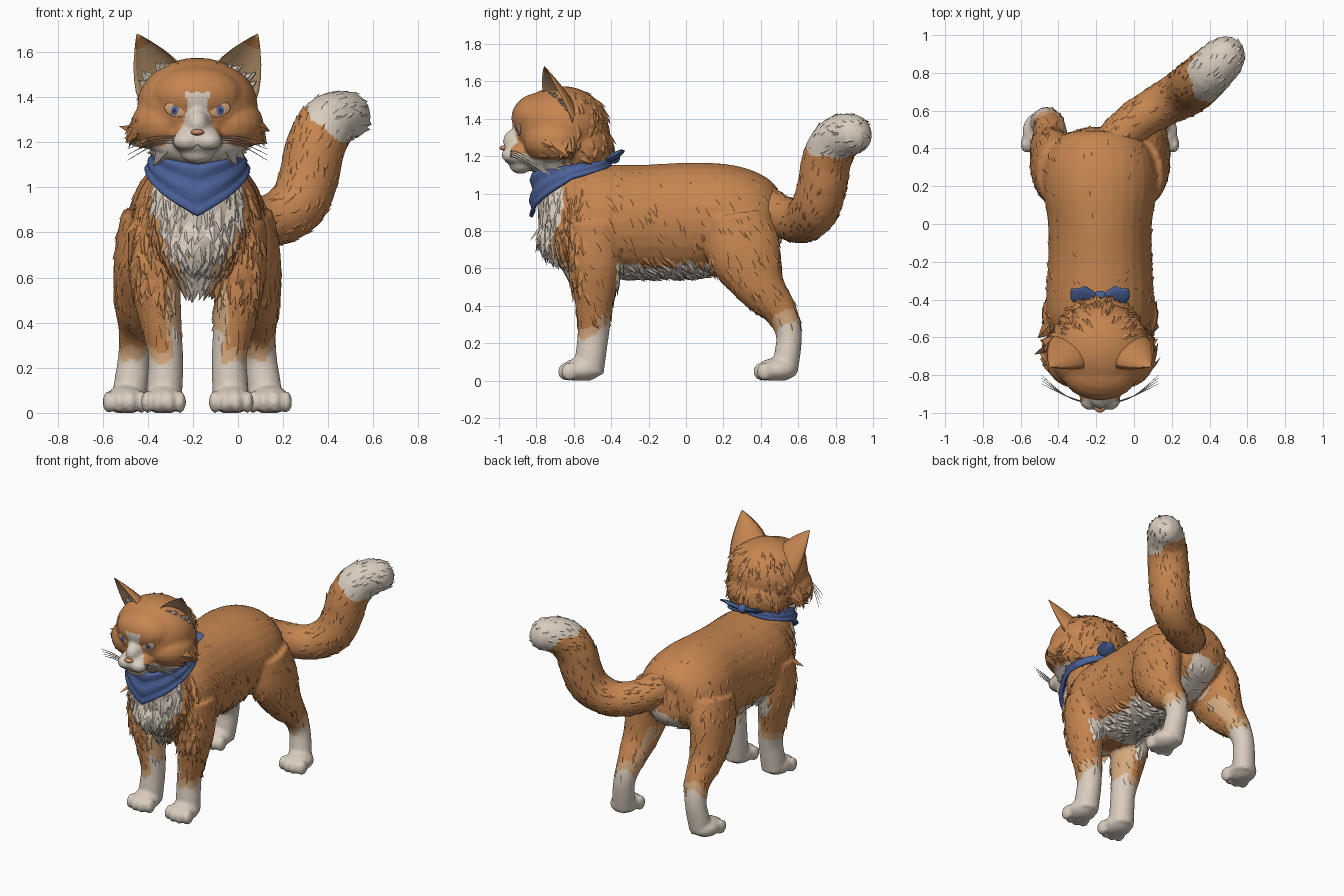
import bpy, bmesh, math, random
from mathutils import Vector, Matrix
from mathutils.bvhtree import BVHTree

if "Cube" in bpy.data.objects:
    bpy.data.objects.remove(bpy.data.objects["Cube"])

random.seed(4)
CX = -0.18                                   # cat's centre line (tail swings to +x)
COLS = [("ginger fur", (0.56, 0.235, 0.08)), ("cream fur", (0.70, 0.61, 0.52)),
        ("tan fur", (0.66, 0.40, 0.21)), ("blue cloth", (0.07, 0.12, 0.32)),
        ("blue iris", (0.10, 0.17, 0.45)), ("dark pupil", (0.03, 0.025, 0.03)),
        ("nose orange", (0.56, 0.27, 0.14)), ("whisker grey", (0.50, 0.43, 0.38))]
MATS = []
for n, c in COLS:
    m = bpy.data.materials.new(n)
    m.diffuse_color = (*c, 1)
    m.use_nodes = True
    m.node_tree.nodes["Principled BSDF"].inputs["Base Color"].default_value = m.diffuse_color
    MATS.append(m)
GINGER, CREAM, TAN, CLOTH, IRIS, PUPIL, NOSE, WHISKER = range(8)


def finish(bm, name, mat=None, smooth=True):
    """Turn a bmesh into an object; mat=None keeps face material indices."""
    bmesh.ops.recalc_face_normals(bm, faces=bm.faces)
    for f in bm.faces:
        f.smooth = smooth
        if mat is not None:
            f.material_index = mat
    me = bpy.data.meshes.new(name)
    bm.to_mesh(me)
    bm.free()
    for m in MATS:
        me.materials.append(m)
    ob = bpy.data.objects.new(name, me)
    ob.location.x = CX
    bpy.context.collection.objects.link(ob)
    return ob


def blob(bm, c, r, rot=None, seg=20):
    M = Matrix.Translation(c) @ (rot or Matrix()) @ Matrix.Diagonal((*r, 1))
    bmesh.ops.create_uvsphere(bm, u_segments=seg, v_segments=seg // 2, radius=1, matrix=M)


def spline(pts, sub):
    out = []
    for i in range(len(pts) - 1):
        p = [Vector(pts[max(0, min(len(pts) - 1, i + k))]) for k in (-1, 0, 1, 2)]
        for j in range(sub):
            t = j / sub
            out.append(0.5 * (2 * p[1] + (p[2] - p[0]) * t + (2 * p[0] - 5 * p[1] + 4 * p[2] - p[3]) * t * t
                              + (3 * p[1] - p[0] - 3 * p[2] + p[3]) * t ** 3))
    return out + [Vector(pts[-1])]


def loft(bm, rings, ref=(1, 0, 0), n=20, sub=4):
    """Smooth closed tube through (x, y, z, radius along ref, other radius)."""
    R = spline(rings, sub)
    C = [Vector(r[:3]) for r in R]
    loops = []
    for i, r in enumerate(R):
        t = (C[min(i + 1, len(C) - 1)] - C[max(i - 1, 0)]).normalized()
        u = Vector(ref)
        u = (u - t * u.dot(t)).normalized()
        v = t.cross(u)
        loops.append([bm.verts.new(C[i] + u * r[3] * math.cos(a) + v * r[4] * math.sin(a))
                      for a in (2 * math.pi * k / n for k in range(n))])
    for a, b in zip(loops, loops[1:]):
        for k in range(n):
            bm.faces.new((a[k], a[k - 1], b[k - 1], b[k]))
    bm.faces.new(loops[0])
    bm.faces.new(loops[-1])


def fuse(bm, name, colour, voxel=0.013, it=3):
    """Melt overlapping volumes into one skin and colour it by a rule."""
    ob = finish(bm, name, 0)
    md = ob.modifiers.new("skin", 'REMESH')
    md.mode, md.voxel_size = 'VOXEL', voxel
    sm = ob.modifiers.new("relax", 'SMOOTH')
    sm.factor, sm.iterations = 0.5, it
    bpy.context.view_layer.update()
    me = bpy.data.meshes.new_from_object(ob.evaluated_get(bpy.context.evaluated_depsgraph_get()))
    ob.modifiers.clear()
    ob.data = me
    me.materials.clear()
    for m in MATS:
        me.materials.append(m)
    for v in me.vertices:
        v.co.z = max(v.co.z, 0)
    for p in me.polygons:
        p.use_smooth = True
        p.material_index = colour(p.center, p.normal)
    return ob


def fur(ob, name, rule, flow):
    """Scatter low pointed tufts; rule(p, n) gives (chance, length, lift)."""
    bm = bmesh.new()
    for p in ob.data.polygons:
        chance, ln, lift = rule(p.center, p.normal)
        if random.random() > chance:
            continue
        n, f = p.normal.copy(), flow(p.center)
        f = f - n * f.dot(n)
        if f.length < 0.1:
            continue
        f.normalize()
        s = n.cross(f)
        f = (f + s * random.uniform(-.3, .3)).normalized()
        ln *= random.uniform(.7, 1.3)
        o, w = p.center - n * .006, ln * .4
        a, b = (bm.verts.new(o + s * k * w + f * ln * .2) for k in (-1, 1))
        r = bm.verts.new(o - f * ln * .5)                       # root buried in the coat
        c = bm.verts.new(o + n * (.006 + ln * lift * .6) + f * ln * .3)
        t = bm.verts.new(o + f * ln + n * (.005 + ln * lift))
        for q in ((a, c, t), (c, b, t), (b, a, t), (a, r, c), (r, b, c), (a, b, r)):
            bm.faces.new(q).material_index = p.material_index
    finish(bm, name, None, False)


# Body: torso, neck, legs and paws melted together
bm = bmesh.new()
loft(bm, [(0, y, z, rx, rz) for y, z, rx, rz in (
    (-.70, .92, .10, .14), (-.64, .88, .20, .25), (-.52, .86, .275, .29), (-.38, .85, .285, .305),
    (-.2, .85, .275, .305), (0, .855, .275, .31), (.2, .87, .30, .29), (.36, .86, .28, .25),
    (.47, .84, .19, .17), (.51, .84, .07, .07))], n=28)
loft(bm, [(0, -.55, .56, .08, .08), (0, -.585, .78, .22, .17), (0, -.6, 1.0, .205, .19),
          (0, -.61, 1.12, .175, .18), (0, -.62, 1.25, .18, .17)], n=28)
for s in (-1, 1):
    loft(bm, [(s * x, y, z, a, b) for x, y, z, a, b in (
        (.185, -.48, .84, .12, .15), (.19, -.485, .62, .115, .14), (.165, -.49, .42, .095, .105),
        (.142, -.495, .26, .078, .085), (.145, -.51, .13, .08, .082), (.15, -.52, .04, .08, .08))])
    loft(bm, [(s * x, y, z, a, b) for x, y, z, a, b in (
        (.2, .27, .86, .14, .19), (.245, .31, .69, .125, .2), (.262, .40, .5, .108, .135),
        (.265, .505, .37, .085, .09), (.28, .55, .25, .072, .07), (.295, .54, .13, .075, .07),
        (.305, .525, .04, .075, .07))])
    for px, py in ((.15, -.56), (.32, .485)):
        blob(bm, (s * px, py, .058), (.092, .11, .064))
        for k in (-1.5, -.5, .5, 1.5):
            blob(bm, (s * px + k * .049, py - .09 + abs(k) * .018, .048), (.027, .046, .05), seg=14)


def body_colour(p, n):
    ax, y = abs(p.x), p.y
    z = p.z + .015 * math.sin(31 * y + 23 * p.x) + .008 * math.sin(70 * p.x)
    inward = -n.x * (1 if p.x > 0 else -1)
    if y < -.54 and z > .5:                                  # bib
        w = min(.07 + .4 * (z - .6), .205)
        if ax < w and (ax < .13 or y < -.66):
            return CREAM
        if ax < w + .03 and z < .8:
            return TAN
    sock = .26 + .05 * n.y + (.03 if y > 0 else 0)
    if z < sock or (y < -.3 and inward > .5 and z < .36):
        return CREAM                                         # socks
    if z < sock + .055 or (y < -.3 and inward > .25 and z < .58 and ax < .14):
        return TAN
    if -.37 < y < .12 and z < .635 and (ax < .27 or n.z < 0):
        return CREAM                                         # belly
    if y > .25 and .5 < z < .78 and ax < .13 and (inward > .3 or ax < .1):
        return CREAM                                         # under the tail
    if y > .08 and z < .6 and inward > .6 and math.sin(25 * y + 18 * z) > .2:
        return TAN
    return GINGER


def body_fur(p, n):
    if p.z < .3:
        return 0, .03, 0
    if p.y < -.55 and n.y < -.1 and p.z > .5:
        return (.10, .075, .18) if p.z < 1.03 else (0, .05, 0)
    if p.z < .66 and -.37 < p.y < .15:
        return .07, .06, .2
    return (.006, .035, .08) if p.z > 1.0 or n.z > .5 else (.03, .05, .1)


body = fuse(bm, "body", body_colour)
fur(body, "body_fur", body_fur, lambda p: Vector((0, .45 if p.y > -.55 else 0, -.9)))

# Head
bm = bmesh.new()
blob(bm, (0, -.665, 1.36), (.268, .25, .215), seg=32)
blob(bm, (0, -.78, 1.405), (.205, .155, .135))
blob(bm, (0, -.56, 1.25), (.225, .17, .17))
blob(bm, (0, -.885, 1.212), (.115, .095, .075))
blob(bm, (0, -.885, 1.28), (.058, .095, .075))
blob(bm, (0, -.885, 1.15), (.075, .06, .045))
blob(bm, (0, -.73, 1.20), (.21, .14, .11))
for s in (-1, 1):
    blob(bm, (s * .13, -.70, 1.28), (.165, .17, .13))
    blob(bm, (s * .05, -.927, 1.205), (.06, .06, .045))


def head_colour(p, n):
    ax = abs(p.x)
    if p.y < -.78 and p.z < 1.42 and ax < .05 + .01 * math.sin(45 * p.z) + max(0, 1.285 - p.z) * 1.0:
        if p.y < -.83 or p.z < 1.2 or ax < .06:
            return CREAM
    return CREAM if p.y < -.62 and p.z < 1.18 else GINGER


def head_fur(p, n):
    if p.y < -.80 or (p.z > 1.34 and p.y < -.62):
        return 0, .03, 0
    if p.z < 1.30 and p.y < -.6 and (abs(p.x) > .22 or p.z < 1.15):
        return .06, .085, .22
    return (.03, .055, .16) if p.y > -.62 else (.006, .04, .1)


head = fuse(bm, "head", head_colour, .010, 8)
fur(head, "head_fur", head_fur, lambda p: Vector((p.x * 3.2, .3, -.5)))
tree = BVHTree.FromPolygons([v.co for v in head.data.vertices], [p.vertices[:] for p in head.data.polygons])


def face_point(x, z):
    hit, n, _, _ = tree.ray_cast(Vector((x, -2, z)), Vector((0, 1, 0)))
    return hit, n


# Eyes: thin plates laid on the face
for name, mat, rx, rz, lift in (("eye_surround", TAN, .05, .030, 0), ("iris", IRIS, .019, .021, .003),
                                ("pupil", PUPIL, .006, .012, .005)):
    bm = bmesh.new()
    for s in (-1, 1):
        hit, n = face_point(s * .1, 1.343)
        n = (n * 2 + Vector((0, -1, 0))).normalized()
        rot = n.to_track_quat('Z', 'Y').to_matrix().to_4x4() @ Matrix.Rotation(s * .35, 4, 'Z')
        blob(bm, hit + n * lift, (rx, rz, .006), rot)
    finish(bm, name, mat)

# Nose, mouth line and whiskers
bm = bmesh.new()
blob(bm, (0, -.972, 1.244), (.03, .026, .014))
finish(bm, "nose", NOSE)
bm = bmesh.new()
for s in (-1, 1):
    pts = [face_point(s * x, z)[0] for x, z in ((.002, 1.19), (.03, 1.172), (.065, 1.17), (.09, 1.18))]
    loft(bm, [(*p, .003, .003) for p in pts], (0, 0, 1), 6)
finish(bm, "mouth", WHISKER)
bm = bmesh.new()
for s in (-1, 1):
    for k in range(4):
        loft(bm, [(s * .06, -.95, 1.195 + .01 * k, .003, .003), (s * .18, -.91, 1.19 + .012 * k, .0025, .0025),
                  (s * .31, -.80 - .015 * k, 1.12 + .025 * k, .001, .001)], (0, 0, 1), 5)
finish(bm, "whiskers", WHISKER)

# Ears: crescent sections shrinking to a point, with pale tufts inside
ears, tufts = bmesh.new(), bmesh.new()
for s in (-1, 1):
    base, tip = Vector((.155, -.68, 1.435)), Vector((.268, -.757, 1.68))
    u, f = Vector((.74, .54, -.44)).normalized(), Vector((.55, -.82, .1))
    flip = Vector((s, 1, 1))
    N, loops = 20, []
    for q, w in ((0, .14), (.2, .132), (.4, .112), (.6, .083), (.8, .046), (.93, .019), (1, .003)):
        c = base.lerp(tip, q)
        ring = []
        for k in range(N):
            a = 2 * math.pi * k / N
            d = abs(math.sin(a)) * w * (.9 if k < N / 2 else .7)
            ring.append(ears.verts.new((c + u * w * math.cos(a) - f * d) * flip))
        loops.append(ring)
    for i, (a, b) in enumerate(zip(loops, loops[1:])):
        for k in range(N):
            fc = ears.faces.new((a[k], a[(k + 1) % N], b[(k + 1) % N], b[k]))
            fc.material_index = TAN if k >= N // 2 and i < 4 else GINGER
    ears.faces.new(loops[0])
    ears.faces.new(loops[-1])
    for k in range(9):
        o = base.lerp(tip, .18 + .04 * (k % 4)) + u * (.02 * k - .08) - f * .02
        e = o + u * random.uniform(0, .05) + f * .03 + Vector((0, 0, .04))
        loft(tufts, [(*(o * flip), .018, .014), (*(o.lerp(e, .5) * flip), .014, .01), (*(e * flip), .001, .001)], n=5, sub=1)
finish(ears, "ears")
finish(tufts, "ear_tufts", CREAM, False)

# Tail
TAIL = [(.02, .36, .97, .11), (.16, .52, .875, .11), (.31, .62, .85, .116), (.44, .69, .92, .13),
        (.495, .73, 1.05, .133), (.52, .75, 1.17, .133), (.575, .80, 1.28, .128), (.65, .875, 1.315, .115),
        (.70, .93, 1.305, .09), (.73, .963, 1.30, .04)]
bm = bmesh.new()
loft(bm, [(*r, r[3]) for r in TAIL])


def tail_colour(p, n):
    return CREAM if p.z + .8 * (p.x + CX) + .02 * math.sin(40 * p.y) > 1.58 else GINGER


def tail_flow(p):
    i = min(range(len(TAIL) - 1), key=lambda k: (Vector(TAIL[k][:3]) - p).length)
    return (Vector(TAIL[i + 1][:3]) - Vector(TAIL[i][:3])).normalized()


tail = fuse(bm, "tail", tail_colour)
fur(tail, "tail_fur", lambda p, n: (0 if p.y > .96 else .045 if p.y > .5 else .02, .042, .12), tail_flow)

# Bandana: cloth band around the neck with a hanging point, knot and two ends
bm = bmesh.new()
A, B = 64, 8
grid = []
for i in range(A):
    th = 2 * math.pi * i / A
    d = min(th, 2 * math.pi - th) / math.pi               # 0 front, 1 back
    top = 1.10 + .11 * d
    bot = .875 + .205 * (d / .5) if d < .5 else 1.08 + .085 * (d - .5) / .5
    for_col = []
    for j in range(B + 1):
        t = j / B
        fold = .010 * math.sin(t * 13 + 3 * d) * (1 - d)
        for_col.append(bm.verts.new(((.193 + .03 * t + fold) * math.sin(th),
                                     -.61 - (.207 + .008 * t * (1 - d) + fold) * math.cos(th), top + (bot - top) * t)))
    grid.append(for_col)
for i in range(A):
    a, b = grid[i], grid[(i + 1) % A]
    for j in range(B):
        bm.faces.new((a[j], b[j], b[j + 1], a[j + 1]))
cloth = finish(bm, "bandana", CLOTH)
md = cloth.modifiers.new("thickness", 'SOLIDIFY')
md.thickness, md.offset = .018, 0
bm = bmesh.new()
blob(bm, (0, -.385, 1.19), (.038, .032, .03))
for s in (-1, 1):
    loft(bm, [(s * .02, -.385, 1.19, .02, .014), (s * .08, -.38, 1.20, .055, .016),
              (s * .12, -.37, 1.215, .05, .012), (s * .15, -.345, 1.23, .006, .004)], (0, .85, .5), 12)
finish(bm, "bandana_knot", CLOTH)
